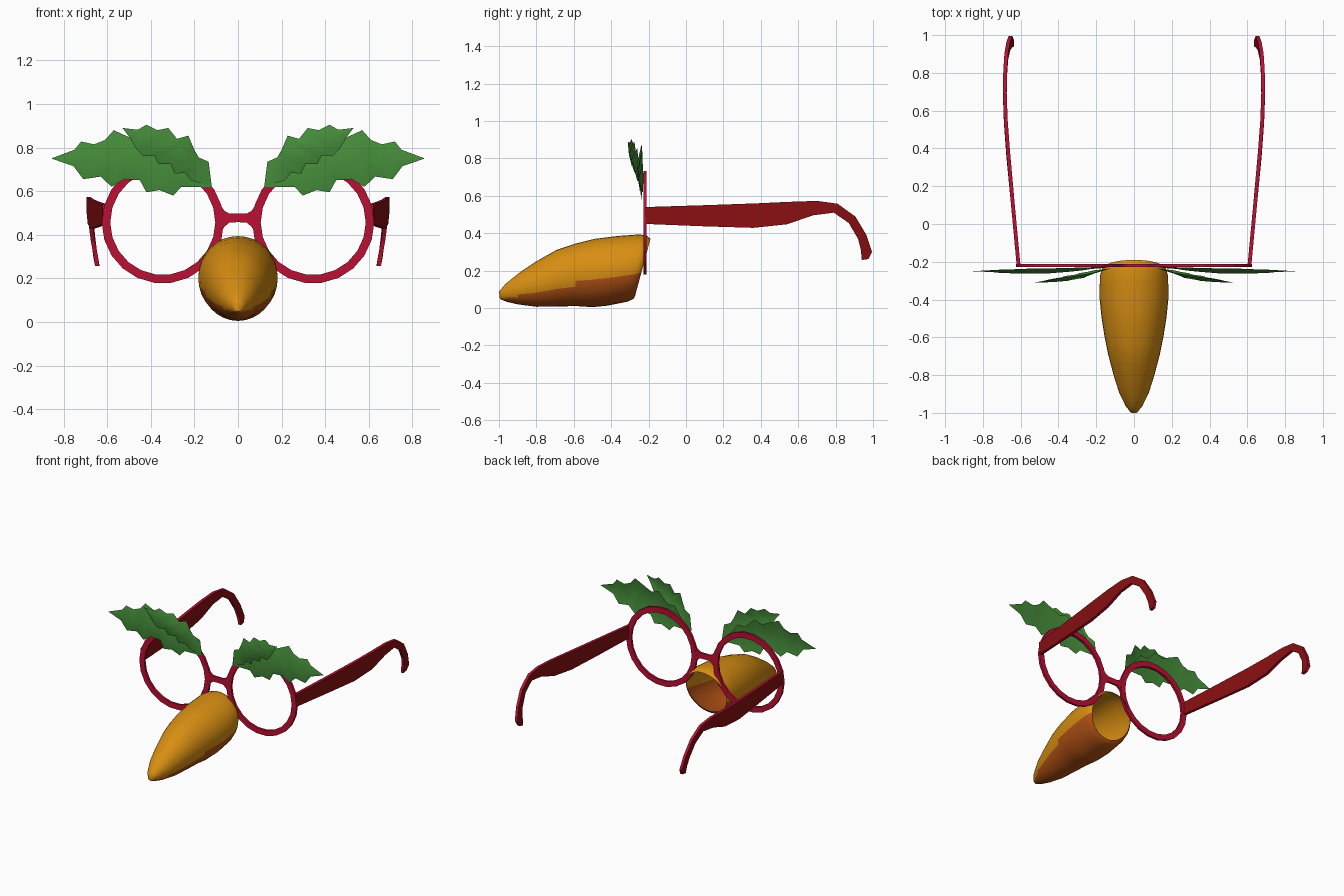
import bpy, bmesh, math

if "Cube" in bpy.data.objects:
    bpy.data.objects.remove(bpy.data.objects["Cube"])


def material(name, rgb):
    m = bpy.data.materials.new(name)
    m.diffuse_color = (*rgb, 1)
    m.use_nodes = True
    m.node_tree.nodes["Principled BSDF"].inputs["Base Color"].default_value = m.diffuse_color
    return m


CRIMSON = material("crimson", (0.50, 0.005, 0.034))
DARK_RED = material("dark red", (0.25, 0.005, 0.006))
ORANGE = material("golden orange", (0.68, 0.27, 0.006))
BURNT = material("burnt orange", (0.45, 0.085, 0.007))
GREEN = material("leaf green", (0.061, 0.27, 0.043))


def make(name, verts, faces, mats, rule=None, smooth=None):
    me = bpy.data.meshes.new(name)
    me.from_pydata(verts, [], faces)
    bm = bmesh.new()
    bm.from_mesh(me)
    bmesh.ops.recalc_face_normals(bm, faces=bm.faces[:])
    bm.to_mesh(me)
    bm.free()
    for m in mats:
        me.materials.append(m)
    if rule:
        for p in me.polygons:
            p.material_index = rule(p)
    ob = bpy.data.objects.new(name, me)
    bpy.context.collection.objects.link(ob)
    if smooth:
        bpy.ops.object.select_all(action='DESELECT')
        ob.select_set(True)
        bpy.context.view_layer.objects.active = ob
        bpy.ops.object.shade_smooth_by_angle(angle=math.radians(smooth))
    return ob


def loft(rings, closed=False, caps=True):
    """Quads between equal-sized rings of points."""
    n, k = len(rings[0]), len(rings)
    verts = [v for r in rings for v in r]
    faces = []
    for i in range(k if closed else k - 1):
        j = (i + 1) % k
        for a in range(n):
            b = (a + 1) % n
            faces.append((i * n + a, i * n + b, j * n + b, j * n + a))
    if caps and not closed:
        faces += [tuple(range(n)), tuple(range((k - 1) * n, k * n))]
    return verts, faces


FRONT, BACK = -0.228, -0.212

for side, s in (("right", 1), ("left", -1)):
    # round lens rim
    rings = []
    for i in range(22):
        a = math.tau * i / 22
        c, d = math.cos(a) * s, math.sin(a)
        rings.append([(s * 0.345 + r * c, y, 0.457 + r * d)
                      for r, y in ((0.280, FRONT), (0.280, BACK), (0.241, BACK), (0.241, FRONT))])
    make(f"lens_rim_{side}", *loft(rings, closed=True), [CRIMSON])

    # temple arm: top y, top z, bottom y, bottom z, centre x
    stations = [(-0.22, 0.54, -0.22, 0.45, 0.611), (0.10, 0.550, 0.10, 0.437, 0.641),
                (0.38, 0.560, 0.36, 0.429, 0.666), (0.55, 0.568, 0.54, 0.448, 0.679),
                (0.70, 0.573, 0.68, 0.496, 0.684), (0.81, 0.558, 0.79, 0.510, 0.682),
                (0.905, 0.49, 0.87, 0.455, 0.676), (0.965, 0.39, 0.92, 0.37, 0.665),
                (0.995, 0.30, 0.935, 0.31, 0.654), (0.975, 0.262, 0.94, 0.257, 0.646)]
    rings = [[(s * (x - 0.01), ty, tz), (s * (x + 0.01), ty, tz),
              (s * (x + 0.01), by, bz), (s * (x - 0.01), by, bz)]
             for ty, tz, by, bz, x in stations]
    make(f"temple_arm_{side}", *loft(rings), [DARK_RED, CRIMSON],
         lambda p: 0 if abs(p.normal.x) > 0.5 else 1)

    # holly leaves: spiky upper and lower edges meeting at a raised midrib
    back_leaf = ([(0.19, 0.69), (0.25, 0.77), (0.31, 0.77), (0.38, 0.84), (0.44, 0.82),
                  (0.57, 0.88), (0.61, 0.835), (0.66, 0.815), (0.72, 0.828), (0.75, 0.79)],
                 [(0.26, 0.62), (0.297, 0.58), (0.36, 0.605), (0.42, 0.595), (0.45, 0.65),
                  (0.52, 0.655), (0.58, 0.62), (0.63, 0.667), (0.71, 0.655), (0.755, 0.715)],
                 (0.12, 0.62), (0.857, 0.75), -0.230, -0.250)
    front_leaf = ([(0.135, 0.735), (0.18, 0.755), (0.20, 0.79), (0.228, 0.855), (0.28, 0.84),
                   (0.32, 0.89), (0.37, 0.88), (0.42, 0.905), (0.46, 0.882)],
                  [(0.215, 0.65), (0.245, 0.685), (0.29, 0.68), (0.31, 0.725), (0.365, 0.725),
                   (0.385, 0.765), (0.434, 0.76), (0.467, 0.795), (0.50, 0.85)],
                  (0.12, 0.62), (0.53, 0.89), -0.235, -0.310)
    for label, (up, low, base, tip, y0, y1) in (("back", back_leaf), ("front", front_leaf)):
        n = len(up)
        verts = [(s * base[0], y0, base[1])]
        for i, (u, l) in enumerate(zip(up, low)):
            t = (i + 1) / (n + 1)
            y = y0 + (y1 - y0) * t
            fold = 0.022 * math.sin(math.pi * t)
            verts += [(s * u[0], y + 0.004, u[1]),
                      (s * (u[0] + l[0]) / 2, y - fold, (u[1] + l[1]) / 2),
                      (s * l[0], y - 0.003, l[1])]
        verts.append((s * tip[0], y1, tip[1]))
        e = len(verts) - 1
        faces = [(0, 1, 2), (0, 2, 3), (e, e - 2, e - 3), (e, e - 1, e - 2)]
        for i in range(n - 1):
            a = 1 + 3 * i
            faces += [(a, a + 3, a + 4, a + 1), (a + 1, a + 4, a + 5, a + 2)]
        make(f"holly_leaf_{label}_{side}", verts, faces, [GREEN], smooth=40)

# bridge between the rims
half = [(0.0, 0.497, 0.458), (0.04, 0.497, 0.456), (0.062, 0.51, 0.437),
        (0.08, 0.535, 0.41), (0.095, 0.56, 0.37)]
outline = [(-x, t, b) for x, t, b in reversed(half[1:])] + half
rings = [[(x, FRONT + 0.001, t), (x, BACK - 0.001, t), (x, BACK - 0.001, b), (x, FRONT + 0.001, b)]
         for x, t, b in outline]
make("nose_bridge", *loft(rings), [CRIMSON])

# hollow carrot nose: top y, top z, bottom y, bottom z, half width
sections = [(-1.0, 0.088, -0.995, 0.048, 0.018), (-0.965, 0.130, -0.96, 0.034, 0.045),
            (-0.89, 0.190, -0.90, 0.020, 0.078), (-0.80, 0.250, -0.80, 0.007, 0.108),
            (-0.69, 0.312, -0.69, 0.008, 0.137), (-0.59, 0.345, -0.59, 0.011, 0.157),
            (-0.49, 0.370, -0.50, 0.005, 0.172), (-0.37, 0.385, -0.42, 0.013, 0.182),
            (-0.25, 0.394, -0.31, 0.035, 0.181), (-0.21, 0.388, -0.28, 0.050, 0.173),
            (-0.19, 0.370, -0.272, 0.066, 0.158)]
fine = []
for p, q in zip(sections, sections[1:]):
    fine += [p, tuple((a + b) / 2 for a, b in zip(p, q))]
fine.append(sections[-1])
SIDES = 32
rings = []
for ty, tz, by, bz, w in fine:
    ring = []
    for i in range(SIDES):
        a = math.tau * i / SIDES
        c = math.cos(a)
        ring.append((w * math.sin(a), (ty + by) / 2 + (ty - by) / 2 * c,
                     (tz + bz) / 2 + (tz - bz) / 2 * c))
    rings.append(ring)
verts, faces = loft(rings, caps=False)
faces.append(tuple(range(SIDES)))
make("carrot_nose", verts, faces, [ORANGE, BURNT],
     lambda p: 1 if p.center.z < 0.045 + 0.2 * (p.center.y + 1) else 0, smooth=60)
